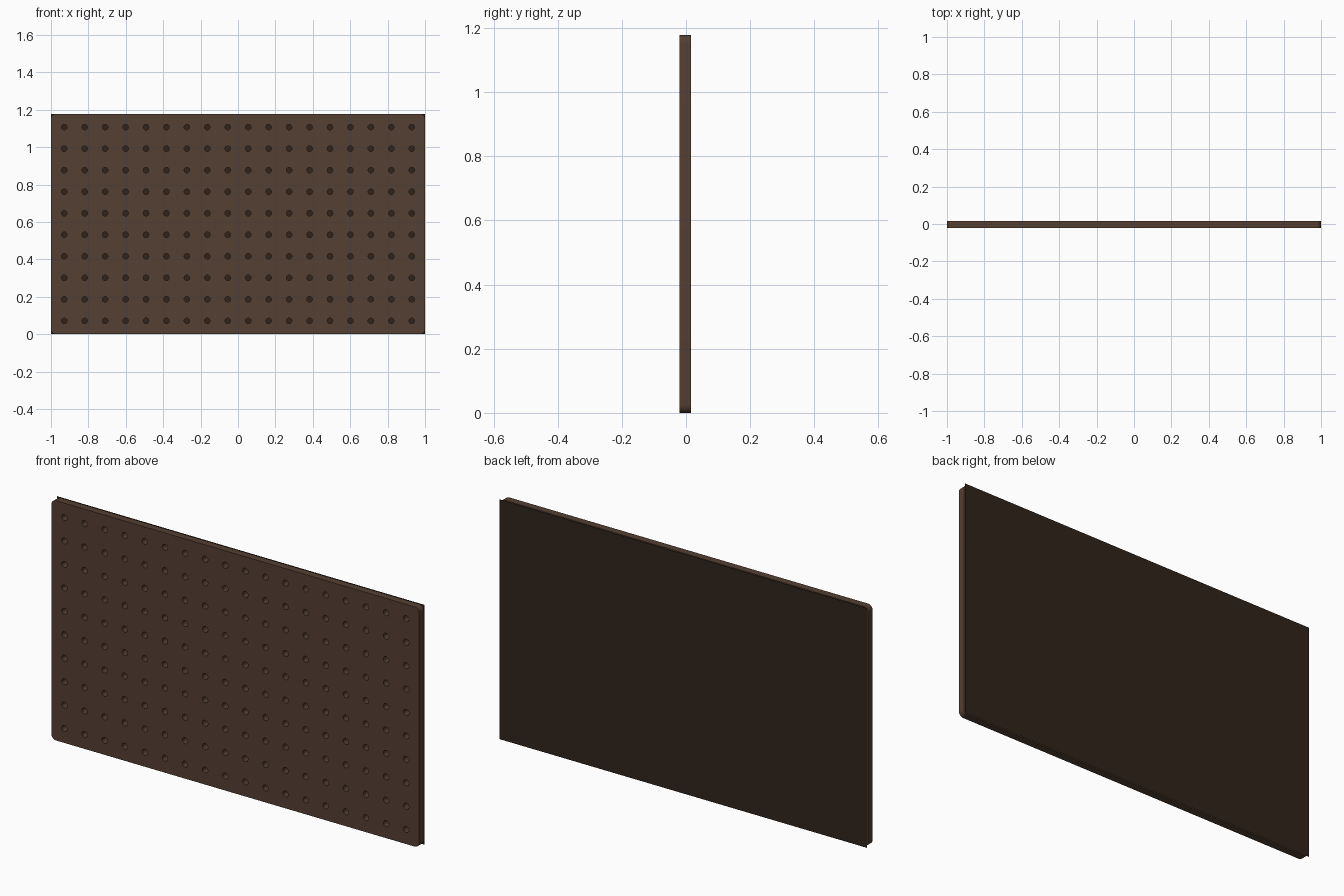
import bpy, math

if "Cube" in bpy.data.objects:
    bpy.data.objects.remove(bpy.data.objects["Cube"])

W, H = 2.0, 1.178          # overall size
FRONT, REAR, BACK = -0.021, 0.015, 0.021
COLS, ROWS, MARGIN, HOLE_R, CORNER_R = 18, 10, 0.071, 0.015, 0.025


def material(name, rgb):
    m = bpy.data.materials.new(name)
    m.diffuse_color = (*rgb, 1)
    m.use_nodes = True
    m.node_tree.nodes["Principled BSDF"].inputs["Base Color"].default_value = m.diffuse_color
    return m


def arc(cx, cz, r, start, sweep, n):
    return [(cx + r * math.cos(start + sweep * i / n),
             cz + r * math.sin(start + sweep * i / n)) for i in range(n + 1)]


def add_loop(curve, pts):
    s = curve.splines.new('POLY')
    s.points.add(len(pts) - 1)
    for p, (x, z) in zip(s.points, pts):
        p.co = (x, z, 0, 1)
    s.use_cyclic_u = True


# Perforated board: rounded outline with a grid of round holes
curve = bpy.data.curves.new("perforated_board", 'CURVE')
curve.dimensions = '2D'
curve.fill_mode = 'BOTH'
curve.extrude = (REAR - FRONT) / 2
outline = []
for k, (sx, sz) in enumerate([(1, 1), (-1, 1), (-1, -1), (1, -1)]):
    outline += arc(sx * (W / 2 - CORNER_R), H / 2 + sz * (H / 2 - CORNER_R),
                   CORNER_R, k * math.pi / 2, math.pi / 2, 6)
add_loop(curve, outline)
for c in range(COLS):
    for r in range(ROWS):
        x = -W / 2 + MARGIN + c * (W - 2 * MARGIN) / (COLS - 1)
        z = MARGIN + r * (H - 2 * MARGIN) / (ROWS - 1)
        add_loop(curve, arc(x, z, HOLE_R, 0, math.tau, 16)[:-1])
board = bpy.data.objects.new("perforated_board", curve)
bpy.context.collection.objects.link(board)
board.rotation_euler.x = math.pi / 2
board.location.y = (FRONT + REAR) / 2
bpy.context.view_layer.objects.active = board
board.select_set(True)
bpy.ops.object.convert(target='MESH')
board = bpy.context.object
bpy.ops.object.shade_smooth_by_angle(angle=math.radians(35))
board.data.materials.clear()
board.data.materials.append(material("brown_board", (0.09, 0.05, 0.032)))

# Dark backing sheet with square corners, behind the board
mesh = bpy.data.meshes.new("backing_sheet")
mesh.from_pydata([(-W / 2, BACK, 0), (W / 2, BACK, 0), (W / 2, BACK, H), (-W / 2, BACK, H)],
                 [], [(3, 2, 1, 0)])
sheet = bpy.data.objects.new("backing_sheet", mesh)
bpy.context.collection.objects.link(sheet)
mesh.materials.append(material("dark_backing", (0.03, 0.017, 0.011)))
